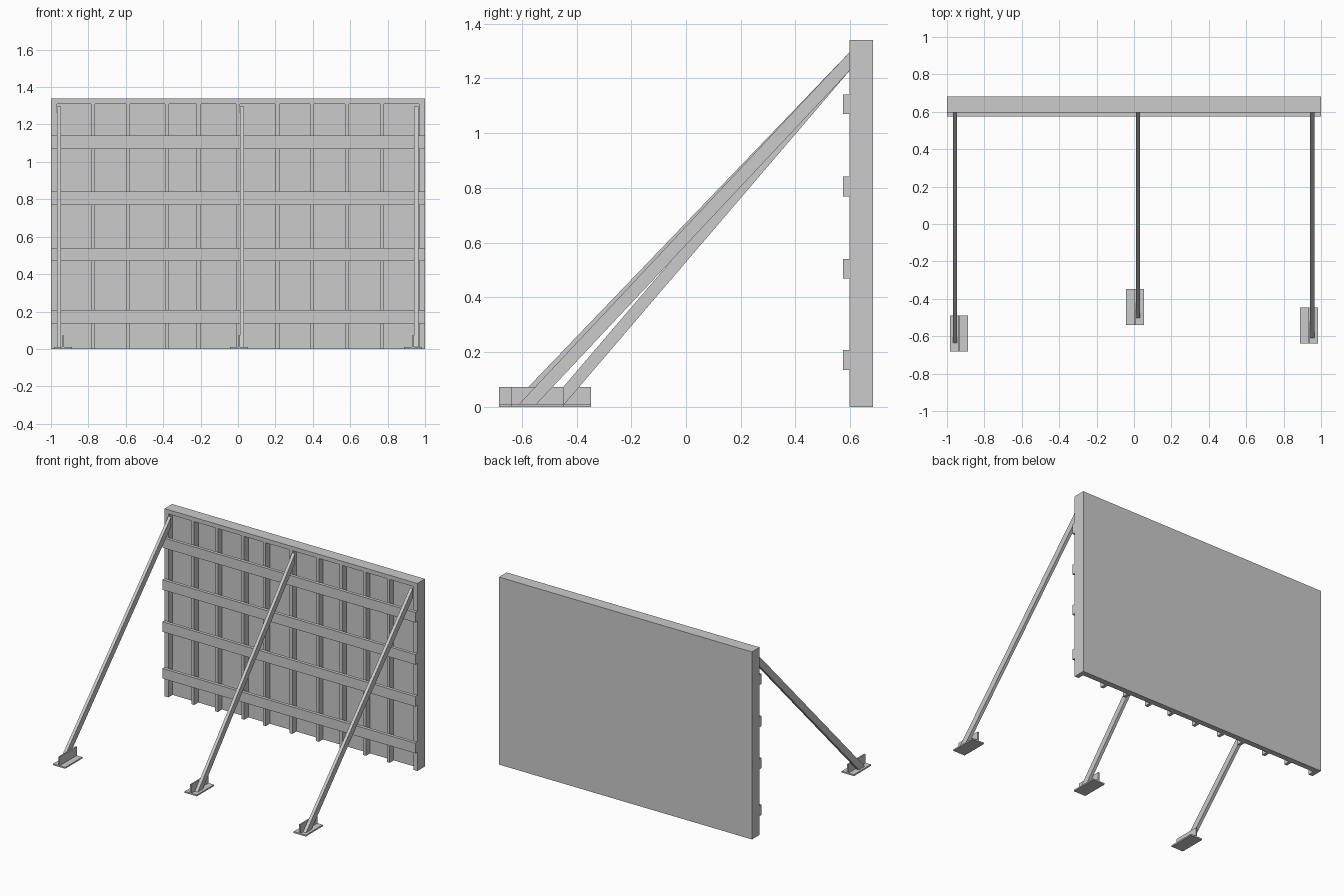
import bpy

cube = bpy.data.objects.get("Cube")
if cube:
    bpy.data.objects.remove(cube, do_unlink=True)

grey = bpy.data.materials.new("plain grey")
grey.use_nodes = True
colour = (0.6, 0.6, 0.6, 1)
grey.diffuse_color = colour
grey.node_tree.nodes["Principled BSDF"].inputs["Base Color"].default_value = colour


def prism(name, profile, x0, x1):
    """Extrude a (y, z) outline along x."""
    n = len(profile)
    verts = [(x, y, z) for x in (x0, x1) for y, z in profile]
    faces = [tuple(range(n))[::-1], tuple(range(n, 2 * n))]
    faces += [(i, (i + 1) % n, n + (i + 1) % n, n + i) for i in range(n)]
    mesh = bpy.data.meshes.new(name)
    mesh.from_pydata(verts, [], faces)
    mesh.materials.append(grey)
    obj = bpy.data.objects.new(name, mesh)
    bpy.context.collection.objects.link(obj)
    return obj


def box(name, x0, x1, y0, y1, z0, z1):
    return prism(name, [(y0, z0), (y1, z0), (y1, z1), (y0, z1)], x0, x1)


FRONT, SHEET, BACK = 0.597, 0.643, 0.683
RAIL, TOP = 1.31, 1.34

# Facing sheet and top rail
box("facing_sheet", -1, 1, SHEET, BACK, 0, RAIL)
box("top_rail", -1, 1, FRONT, BACK, RAIL, TOP)

# End posts and upright studs
for side, x in (("right", -1), ("left", 0.968)):
    box(side + "_end_post", x, x + 0.032, FRONT, SHEET, 0, RAIL)
for x in (-0.775, -0.588, -0.38, -0.21, 0, 0.21, 0.396, 0.583, 0.77):
    box("stud", x - 0.011, x + 0.011, FRONT, SHEET, 0, RAIL)

# Horizontal walers
for z in (0.135, 0.469, 0.769, 1.07):
    box("waler", -1, 1, 0.574, FRONT, z, z + 0.072)

# Braces, each bolted beside the upright fin of its foot
# (name, foot centre x, foot front y, brace left edge x, brace toe y)
supports = (
    ("right", -0.936, -0.683, -0.968, -0.636),
    ("middle", 0.005, -0.54, 0.011, -0.502),
    ("left", 0.936, -0.64, 0.942, -0.61),
)
HEAD, DEPTH, BASE = 1.295, 0.068, 0.01
for name, x, y, brace_x, toe in supports:
    slope = (HEAD - BASE) / (FRONT - toe)
    box(name + "_foot_plate", x - 0.048, x + 0.048, y, y + 0.193, 0, BASE)
    box(name + "_foot_fin", x - 0.005, x + 0.005, y, y + 0.193, BASE, 0.073)
    prism(name + "_brace",
          [(toe, BASE), (toe + DEPTH / slope, BASE), (FRONT, HEAD - DEPTH), (FRONT, HEAD)],
          brace_x, brace_x + 0.022)
